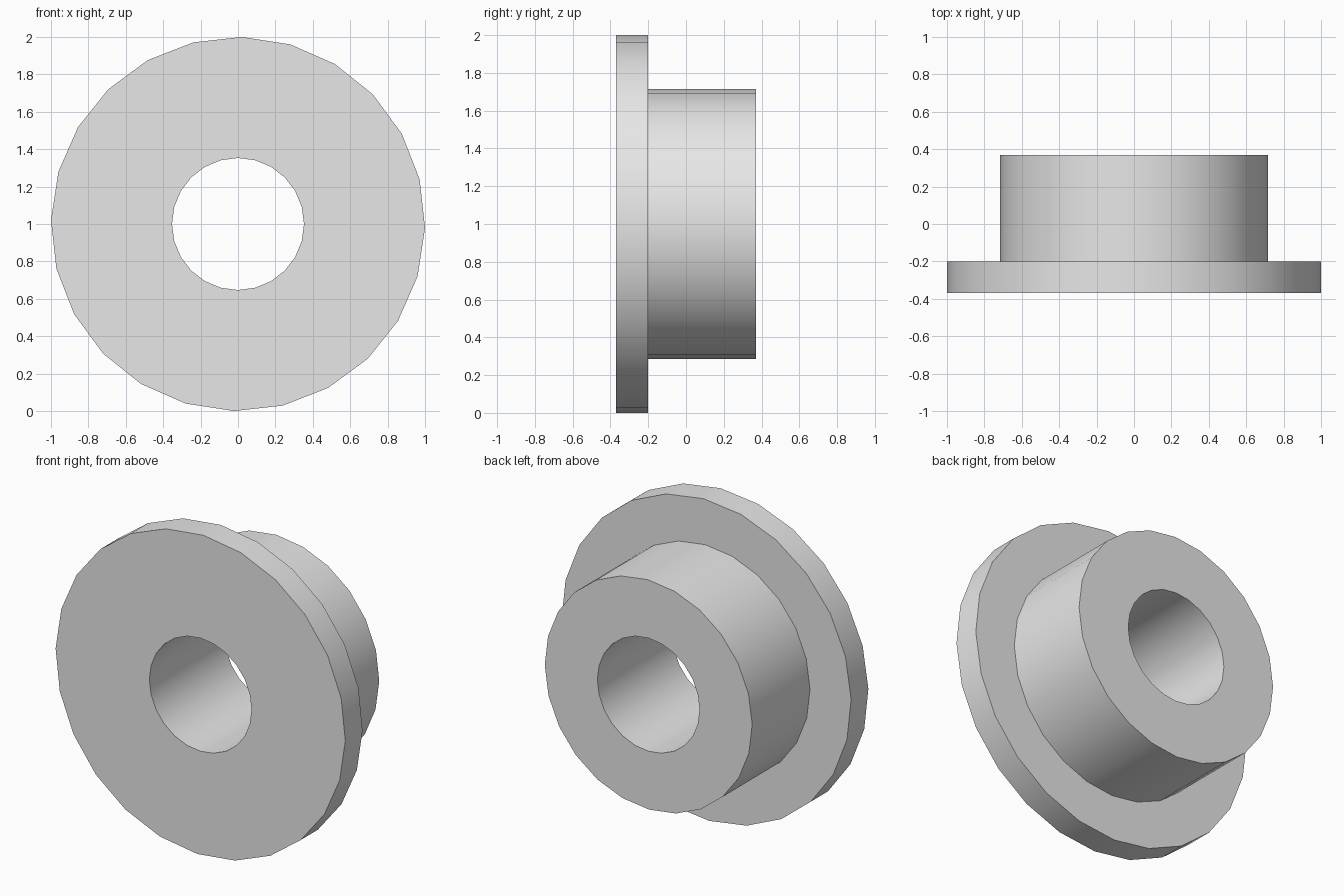
import bpy
import bmesh
from math import cos, sin, pi, radians

SIDES = 24
FLANGE_TURN = radians(-1.2)
HUB_TURN = radians(-0.5)

cube = bpy.data.objects.get("Cube")
if cube:
    bpy.data.objects.remove(cube, do_unlink=True)

# Plain grey finish
grey = bpy.data.materials.new("light_grey")
grey.use_nodes = True
colour = (0.8, 0.8, 0.8, 1)
grey.diffuse_color = colour
grey.node_tree.nodes["Principled BSDF"].inputs["Base Color"].default_value = colour


def ring(bm, radius, y, turn):
    """Circle of vertices around the bushing's horizontal axis."""
    angles = [turn + 2 * pi * i / SIDES for i in range(SIDES)]
    return [bm.verts.new((radius * cos(a), y, 1 + radius * sin(a))) for a in angles]


# Closed cross-section: radius, depth, rotation of each ring
profile = [
    (0.353, -0.37, 0),             # bore, front
    (1.0, -0.37, FLANGE_TURN),     # flange rim, front
    (1.0, -0.20, FLANGE_TURN),     # flange rim, back
    (0.716, -0.20, HUB_TURN),      # hub root
    (0.716, 0.37, HUB_TURN),       # hub end
    (0.353, 0.37, 0),              # bore, back
]

# Join neighbouring rings all the way round, through the bore
bm = bmesh.new()
rings = [ring(bm, *p) for p in profile]
for k, a in enumerate(rings):
    b = rings[(k + 1) % len(rings)]
    for i in range(SIDES):
        j = (i + 1) % SIDES
        bm.faces.new((a[i], a[j], b[j], b[i]))
bmesh.ops.recalc_face_normals(bm, faces=bm.faces)

mesh = bpy.data.meshes.new("flanged_bushing")
bm.to_mesh(mesh)
bm.free()
mesh.materials.append(grey)
bushing = bpy.data.objects.new("flanged_bushing", mesh)
bpy.context.collection.objects.link(bushing)

# Smooth round walls, crisp rims
bpy.ops.object.select_all(action="DESELECT")
bushing.select_set(True)
bpy.context.view_layer.objects.active = bushing
bpy.ops.object.shade_smooth_by_angle(angle=radians(30))
